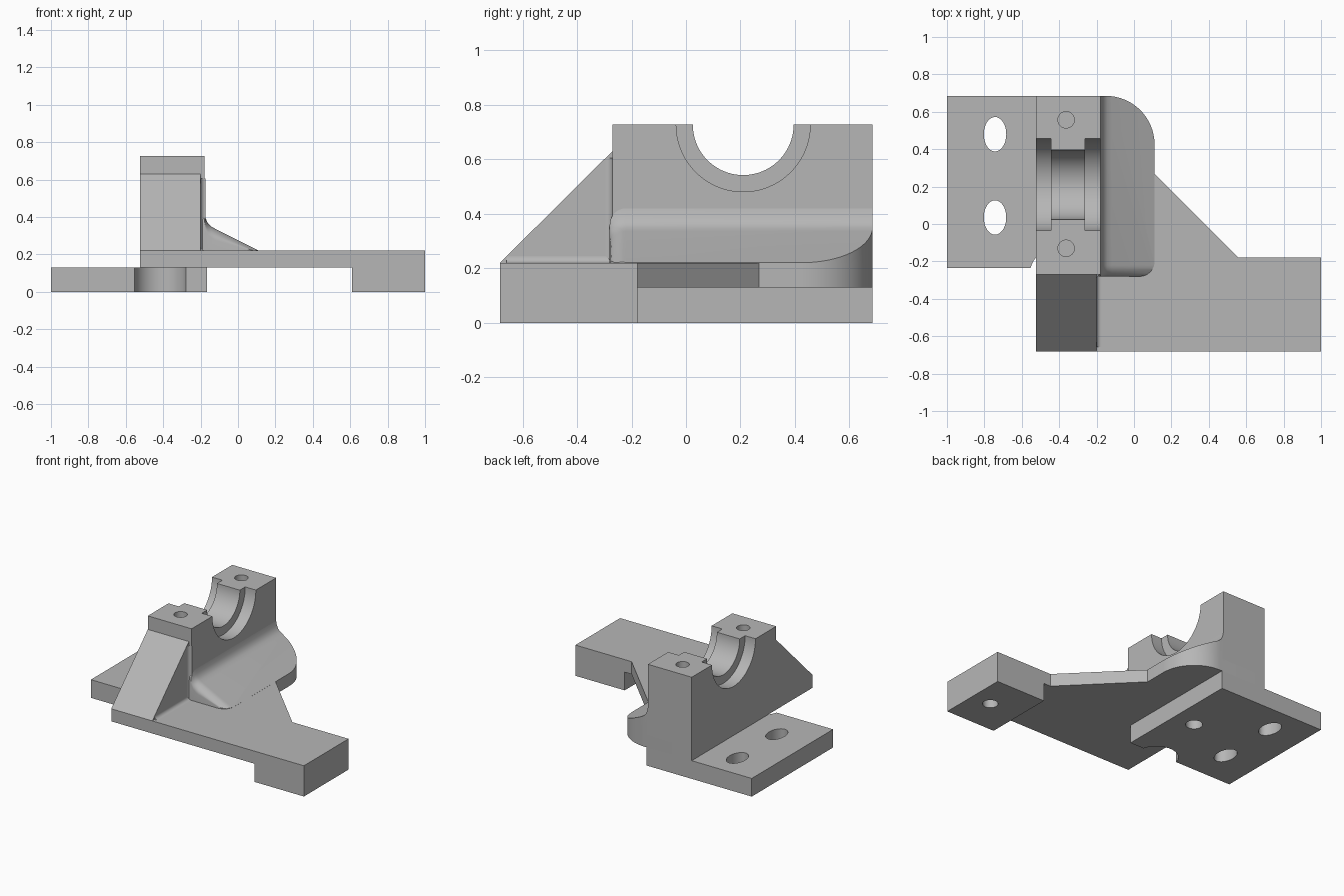
import bpy, bmesh
from math import sin, cos, pi, radians
from mathutils import Vector

cube = bpy.data.objects.get("Cube")
if cube:
    bpy.data.objects.remove(cube, do_unlink=True)

grey = bpy.data.materials.new("cast grey")
grey.use_nodes = True
grey.diffuse_color = (0.47, 0.47, 0.47, 1)
grey.node_tree.nodes["Principled BSDF"].inputs["Base Color"].default_value = (0.47, 0.47, 0.47, 1)

PLACE = {"x": lambda u, v, w: (w, u, v),
         "y": lambda u, v, w: (u, w, v),
         "z": lambda u, v, w: (u, v, w)}


def loft(name, sections, axis):
    """Solid through matching (outline, offset) sections along an axis."""
    bm = bmesh.new()
    rings = [[bm.verts.new(PLACE[axis](u, v, w)) for u, v in pts] for pts, w in sections]
    n = len(rings[0])
    bm.faces.new(rings[0])
    bm.faces.new(rings[-1])
    for a, b in zip(rings, rings[1:]):
        for i in range(n):
            j = (i + 1) % n
            bm.faces.new((a[i], a[j], b[j], b[i]))
    bmesh.ops.recalc_face_normals(bm, faces=bm.faces)
    mesh = bpy.data.meshes.new(name)
    bm.to_mesh(mesh)
    bm.free()
    mesh.materials.append(grey)
    ob = bpy.data.objects.new(name, mesh)
    bpy.context.collection.objects.link(ob)
    return ob


def prism(name, pts, axis, lo, hi):
    return loft(name, [(pts, lo), (pts, hi)], axis)


def rect(u0, u1, v0, v1):
    return [(u0, v0), (u1, v0), (u1, v1), (u0, v1)]


def arc(u, v, r, start, end, steps=16):
    angles = [radians(start + (end - start) * i / steps) for i in range(steps + 1)]
    return [(u + r * cos(a), v + r * sin(a)) for a in angles]


def oval(u, v, ru, rv, steps=48):
    return [(u + ru * cos(2 * pi * i / steps), v + rv * sin(2 * pi * i / steps)) for i in range(steps)]


def combine(ob, cutters, operation="DIFFERENCE"):
    """Apply booleans, then remove the cutters."""
    for c in cutters:
        c.hide_render = True
        mod = ob.modifiers.new("cut", "BOOLEAN")
        mod.operation = operation
        mod.solver = "EXACT"
        mod.object = c
    deps = bpy.context.evaluated_depsgraph_get()
    mesh = bpy.data.meshes.new_from_object(ob.evaluated_get(deps))
    ob.modifiers.clear()
    ob.data = mesh
    for c in cutters:
        bpy.data.objects.remove(c, do_unlink=True)


LEFT, RIGHT, FRONT, BACK = -0.525, -0.178, -0.27, 0.685
LOW, DECK = 0.13, 0.22

# Mounting foot with two oval slots, a locating hole and a front notch
foot = prism("mounting_foot", rect(-1, -0.167, -0.235, BACK), "z", 0, LOW)
cuts = [prism("slot_cutter", oval(-0.743, y, 0.06, 0.092), "z", -0.1, 0.3) for y in (0.48, 0.035)]
cuts.append(prism("notch_cutter", oval(-0.415, -0.27, 0.142, 0.142), "z", -0.1, 0.3))
cuts.append(prism("locating_cutter", oval(-0.33, 0.21, 0.055, 0.055), "z", -0.1, 0.12))
combine(foot, cuts)

# Deck plate with rounded rear corner and diagonal side
outline = [(LEFT, -0.683), (1, -0.683), (1, -0.178), (0.555, -0.178), (0.11, 0.268)]
outline += arc(-0.15, BACK - 0.26, 0.26, 0, 90) + [(LEFT, BACK)]
prism("deck_plate", outline, "z", LOW, DECK)

# Block under the far end of the deck
block = prism("end_block", rect(0.61, 1, -0.683, -0.178), "z", 0, LOW)
combine(block, [prism("block_cutter", oval(0.85, -0.43, 0.05, 0.05), "z", -0.1, 0.11)])

# Bearing pedestal with a stepped half-round seat and bolt holes
pedestal = prism("bearing_pedestal", rect(LEFT, RIGHT, FRONT, BACK), "z", DECK, 0.727)
cuts = [prism("seat_cutter", oval(0.21, 0.727, 0.185, 0.185, 80), "x", -0.7, 0)]
for lo, hi in ((-0.7, -0.443), (-0.262, 0)):
    cuts.append(prism("step_cutter", oval(0.21, 0.727, 0.246, 0.246, 80), "x", lo, hi))
for y in (0.557, -0.13):
    cuts.append(prism("bolt_cutter", oval(-0.363, y, 0.044, 0.044, 32), "z", 0.5, 0.9))
combine(pedestal, cuts)

# Sloping front rib
prism("front_rib", [(-0.683, DECK), (FRONT, DECK), (FRONT, 0.63)], "x", LEFT, -0.2)

# Small fillets beside the rib
R = 0.025
base = [(-0.2, DECK)] + arc(-0.2 + R, DECK + R, R, 270, 180, 8)
prism("rib_base_fillet", base, "y", -0.658, FRONT)
corner = [(-0.2, FRONT)] + arc(-0.2 + R, FRONT - R, R, 90, 180, 8)
prism("rib_corner_fillet", corner, "z", DECK, 0.605)

# Sloping buttress along the pedestal, softened at the front end
slope = [(-0.178, 0.42), (-0.172, 0.39), (-0.16, 0.365), (-0.143, 0.349), (-0.12, 0.336), (0.115, 0.218)]
sections = []
for i in range(9):
    t = pi / 2 * i / 8
    drop = 0.06 * (1 - sin(t))
    pts = [(u, max(v - drop, 0.205)) for u, v in slope]
    sections.append((pts + [(0.115, 0.2), (-0.19, 0.2), (-0.19, pts[0][1])], -0.28 + 0.06 * (1 - cos(t))))
sections.append((sections[-1][0], 0.75))
buttress = loft("side_buttress", sections, "y")
plan = [(-0.3, -0.3)] + arc(0.03, -0.2, 0.08, 270, 360) + arc(-0.15, BACK - 0.26, 0.26, 0, 90) + [(-0.3, BACK)]
combine(buttress, [prism("plan_cutter", plan, "z", 0.21, 0.6)], "INTERSECT")

# Smooth the curved walls and keep the machined edges sharp
bpy.ops.object.select_all(action="DESELECT")
for ob in bpy.context.collection.objects:
    if ob.type == "MESH" and ob.data.materials and ob.data.materials[0] == grey:
        ob.select_set(True)
        bpy.context.view_layer.objects.active = ob
bpy.ops.object.shade_smooth_by_angle(angle=radians(25))
